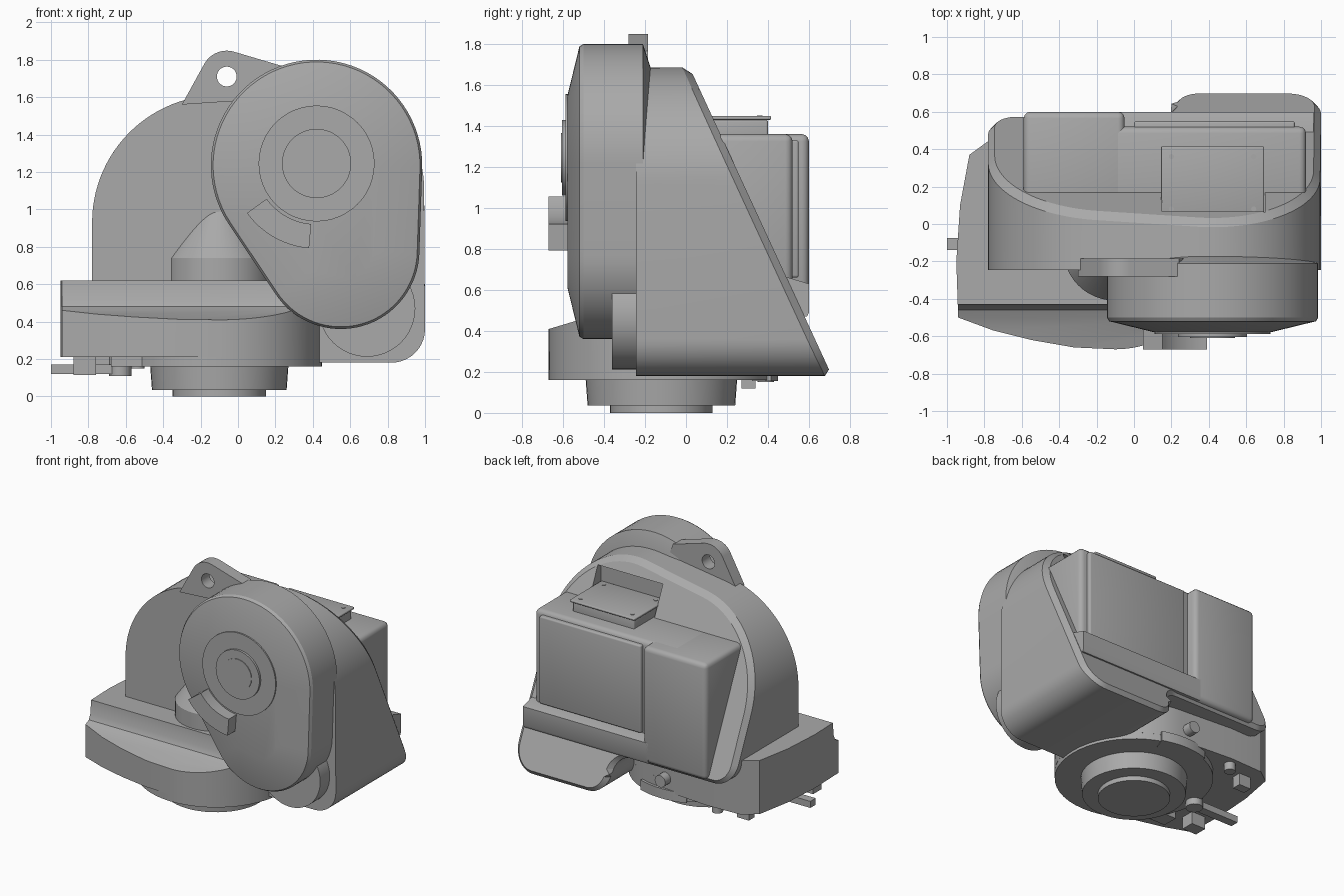
import bpy, bmesh, math
from mathutils import Vector

if "Cube" in bpy.data.objects:
    bpy.data.objects.remove(bpy.data.objects["Cube"])

grey = bpy.data.materials.new("plain grey")
grey.use_nodes = True
grey.diffuse_color = (0.4, 0.4, 0.4, 1)
grey.node_tree.nodes["Principled BSDF"].inputs["Base Color"].default_value = (0.4, 0.4, 0.4, 1)
parts = []


def arc(cx, cy, r, a0=0, a1=360, n=24):
    """Points on an arc; a full circle leaves out its repeated end."""
    count = n if abs(a1 - a0) == 360 else n + 1
    angles = [math.radians(a0 + (a1 - a0) * i / n) for i in range(count)]
    return [(cx + r * math.cos(a), cy + r * math.sin(a)) for a in angles]


def place(p, axis, d):
    u, v = p
    return {"x": (d, u, v), "y": (u, d, v), "z": (u, v, d)}[axis]


def finish(name, bm):
    bmesh.ops.recalc_face_normals(bm, faces=bm.faces)
    mesh = bpy.data.meshes.new(name)
    bm.to_mesh(mesh)
    bm.free()
    mesh.materials.append(grey)
    obj = bpy.data.objects.new(name, mesh)
    bpy.context.collection.objects.link(obj)
    parts.append(obj)
    return obj


def loft_mesh(axis, *rings):
    """Join (outline, depth) rings into a closed solid."""
    bm = bmesh.new()
    loops = [[bm.verts.new(place(p, axis, d)) for p in pts] for pts, d in rings]
    for a, b in zip(loops, loops[1:]):
        for i in range(len(a)):
            j = (i + 1) % len(a)
            bm.faces.new((a[i], a[j], b[j], b[i]))
    bm.faces.new(loops[0])
    bm.faces.new(loops[-1])
    return bm


def loft(name, axis, *rings):
    return finish(name, loft_mesh(axis, *rings))


def prism(name, axis, pts, lo, hi):
    return loft(name, axis, (pts, lo), (pts, hi))


def box(name, x, y, z, bevel=0.0):
    bm = loft_mesh("z", ([(x[0], y[0]), (x[1], y[0]), (x[1], y[1]), (x[0], y[1])], z[0]),
                   ([(x[0], y[0]), (x[1], y[0]), (x[1], y[1]), (x[0], y[1])], z[1]))
    if bevel:
        bmesh.ops.bevel(bm, geom=bm.edges[:], offset=bevel, segments=3, profile=0.5, affect="EDGES")
    return finish(name, bm)


def boolean(obj, other, operation):
    """Apply a boolean and remove the helper."""
    mod = obj.modifiers.new("cut", "BOOLEAN")
    mod.object, mod.operation, mod.solver = other, operation, "EXACT"
    bpy.context.view_layer.update()
    result = bpy.data.meshes.new_from_object(obj.evaluated_get(bpy.context.evaluated_depsgraph_get()))
    obj.modifiers.clear()
    obj.data = result
    parts.remove(other)
    bpy.data.objects.remove(other)


# Base: rounded plan intersected with a stepped side profile
plan = (arc(-0.1, -0.12, 0.55, -90, 90, 40)
        + [(-0.5, 0.46), (-0.77, 0.45), (-0.88, 0.37), (-0.93, 0.1), (-0.95, -0.2), (-0.94, -0.5),
           (-0.75, -0.57), (-0.55, -0.62), (-0.32, -0.66)])
base = prism("base_body", "z", plan, 0.21, 0.9)
profile = [(-0.8, 0.1), (0.6, 0.1), (0.6, 0.62), (-0.43, 0.62), (-0.44, 0.52), (-0.46, 0.48),
           (-0.5, 0.46), (-0.8, 0.37)]
boolean(base, prism("step_helper", "x", profile, -1.2, 0.8), "INTERSECT")


def disc(name, axis, u, v, r0, lo, hi, r1=None, n=48):
    return loft(name, axis, (arc(u, v, r0, n=n), lo), (arc(u, v, r1 or r0, n=n), hi))


disc("base_round", "z", -0.1, -0.12, 0.55, 0.16, 0.3)
disc("base_flange", "z", -0.1, -0.12, 0.36, 0.035, 0.17, 0.37)
disc("base_outlet", "z", -0.1, -0.12, 0.25, 0, 0.05)

# Conical turret in front of the housing
loft("turret", "z", (arc(-0.1, -0.13, 0.28, n=48), 0.55), (arc(-0.1, -0.13, 0.28, n=48), 0.74),
     (arc(-0.1, -0.13, 0.1, n=48), 1.01))

# Housing: arched outline, sliced by the sloping back, chamfered rim
outline = (arc(0.82, 0.36, 0.18, -90, 0, 10) + arc(0.42, 1.11, 0.575, 0, 98, 24)
           + arc(-0.1, 0.93, 0.68, 98, 180, 24) + arc(-0.63, 0.6, 0.15, 180, 270, 10)
           + arc(0.08, 0.33, 0.12, 90, 0, 8) + arc(0.35, 0.33, 0.15, 180, 270, 8))
bm = loft_mesh("y", (outline, -0.245), (outline, 1.2))
slope = Vector((0, 1.43, 0.66)).normalized()
anchor = Vector((0, 0.02, 1.68))
bmesh.ops.bisect_plane(bm, geom=bm.verts[:] + bm.edges[:] + bm.faces[:], plane_co=anchor,
                       plane_no=slope, clear_outer=True)
rim = [e for e in bm.edges if e.is_boundary]
bmesh.ops.holes_fill(bm, edges=rim, sides=0)
bmesh.ops.bevel(bm, geom=rim, offset=0.035, segments=1, affect="EDGES")
housing = finish("housing", bm)
boolean(housing, box("notch_helper", (0.15, 0.7), (0.03, 0.9), (1.3, 1.58)), "DIFFERENCE")

# Rear case with a recessed service panel and sill
box("case_side", (-0.59, -0.05), (0.0, 0.6), (0.47, 1.36), 0.035)
box("case_core", (-0.3, 0.92), (0.0, 0.52), (0.47, 1.36), 0.035)
box("service_panel", (0.0, 0.86), (0.4, 0.55), (0.66, 1.33), 0.012)
sill = [(0.1, 0.47), (0.59, 0.47), (0.6, 0.49), (0.6, 0.63), (0.5, 0.66), (0.1, 0.66)]
prism("case_sill", "x", sill, -0.1, 0.96)

# Junction box with lid and screws
box("junction_box", (0.16, 0.68), (0.04, 0.4), (1.3, 1.43), 0.01)
box("junction_lid", (0.145, 0.695), (0.03, 0.415), (1.43, 1.448), 0.006)
for x in (0.2, 0.64):
    for y in (0.08, 0.36):
        disc("lid_screw", "z", x, y, 0.014, 1.44, 1.452, n=12)


# Front drum: two tangent circles, with sloped faces
def drum_ring(inset, y):
    return (arc(0.42, 1.235, 0.565 - inset, -1.4, 213.4, 48)
            + arc(0.55, 0.78, 0.42 - inset, 213.4, 358.6, 32), y)


loft("front_drum", "y", drum_ring(0.25, -0.578), drum_ring(0.012, -0.52), drum_ring(0, -0.5),
     drum_ring(0, -0.21), drum_ring(0.14, -0.165))
disc("drum_cover", "y", 0.42, 1.245, 0.31, -0.588, -0.5)
disc("drum_hub", "y", 0.42, 1.245, 0.185, -0.605, -0.5)
disc("hub_cap", "y", 0.42, 1.245, 0.12, -0.61, -0.5)
grip = arc(0.42, 1.25, 0.46, 216, 265, 12) + arc(0.42, 1.25, 0.33, 265, 216, 12)
prism("drum_grip", "y", grip, -0.67, -0.54)
disc("lower_drum", "y", 0.69, 0.47, 0.258, -0.36, -0.2)

# Lifting lug with a hole
lug_shape = [(-0.3, 1.56), (0.3, 1.6), (0.24, 1.765)] + arc(-0.06, 1.71, 0.138, 73, 150, 16)
lug = prism("lifting_lug", "y", lug_shape, -0.28, -0.185)
boolean(lug, disc("hole_helper", "y", -0.06, 1.71, 0.053, -0.5, 0.1, n=32), "DIFFERENCE")

# Small fittings around the base
box("foot_block", (-0.88, -0.76), (-0.38, -0.28), (0.115, 0.25))
box("lever", (-1.0, -0.6), (-0.14, -0.075), (0.12, 0.17))
disc("lever_pivot", "z", -0.63, -0.1, 0.06, 0.11, 0.25, n=24)
box("rear_foot", (-0.77, -0.67), (0.27, 0.34), (0.12, 0.25))
disc("rear_pin", "z", -0.54, 0.39, 0.04, 0.15, 0.25, n=20)
disc("rear_knob", "y", -0.13, 0.31, 0.045, 0.3, 0.5, n=20)
box("front_tab", (-0.68, -0.26), (-0.48, -0.36), (0.16, 0.25))
rail = arc(-0.1, -0.12, 0.57, 70, 110, 10) + arc(-0.1, -0.12, 0.47, 110, 70, 10)
prism("rear_rail", "z", rail, 0.155, 0.23)

# Smooth the curves while keeping edges sharp
bpy.ops.object.select_all(action="DESELECT")
for obj in parts:
    obj.select_set(True)
bpy.context.view_layer.objects.active = parts[0]
bpy.ops.object.shade_smooth_by_angle(angle=math.radians(30))
